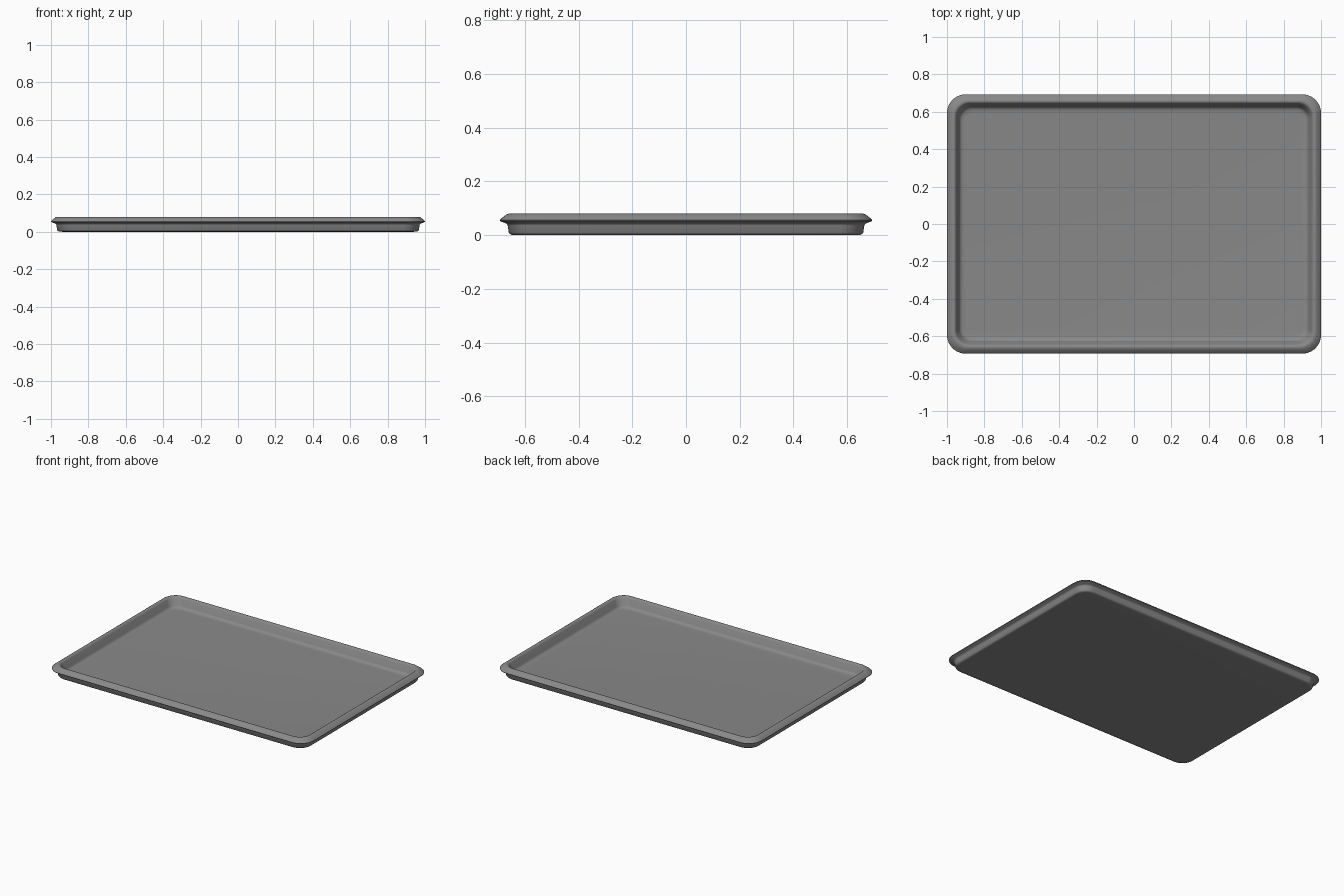
import bpy, bmesh, math

if "Cube" in bpy.data.objects:
    bpy.data.objects.remove(bpy.data.objects["Cube"])

HX, HY, SEG = 1.0, 0.693, 10

# Cross-section of the tray: (inset from outer edge, height), underside to inner floor
PROFILE = [
    (0.060, 0.000), (0.044, 0.001), (0.037, 0.004), (0.033, 0.010), (0.029, 0.036),
    (0.027, 0.041), (0.020, 0.045), (0.006, 0.050), (0.001, 0.053), (0.000, 0.056),
    (0.003, 0.060), (0.015, 0.070), (0.024, 0.077), (0.032, 0.080), (0.040, 0.080),
    (0.045, 0.077), (0.050, 0.070), (0.066, 0.030), (0.070, 0.023), (0.077, 0.018),
    (0.088, 0.015), (0.100, 0.014)]


def ring(bm, inset, z):
    """One rounded-rectangle loop of the tray."""
    r = max(0.05, 0.10 - 0.5 * inset)
    cx, cy = HX - inset - r, HY - inset - r
    verts = []
    for k, (sx, sy) in enumerate([(1, 1), (-1, 1), (-1, -1), (1, -1)]):
        for i in range(SEG + 1):
            a = math.pi / 2 * (k + i / SEG)
            verts.append(bm.verts.new((sx * cx + r * math.cos(a), sy * cy + r * math.sin(a), z)))
    return verts


metal = bpy.data.materials.new("grey metal")
metal.diffuse_color = (0.25, 0.25, 0.25, 1)
metal.use_nodes = True
metal.node_tree.nodes["Principled BSDF"].inputs["Base Color"].default_value = metal.diffuse_color

# Tray body
bm = bmesh.new()
loops = [ring(bm, d, z) for d, z in PROFILE]
for a, b in zip(loops, loops[1:]):
    n = len(a)
    for i in range(n):
        j = (i + 1) % n
        bm.faces.new((a[i], a[j], b[j], b[i]))
bm.faces.new(loops[0][::-1])   # underside
bm.faces.new(loops[-1])        # inner floor
bmesh.ops.recalc_face_normals(bm, faces=bm.faces)
mesh = bpy.data.meshes.new("baking_tray")
bm.to_mesh(mesh)
bm.free()
mesh.materials.append(metal)
tray = bpy.data.objects.new("baking_tray", mesh)
bpy.context.collection.objects.link(tray)
bpy.context.view_layer.objects.active = tray
tray.select_set(True)
bpy.ops.object.shade_smooth_by_angle(angle=math.radians(40))
